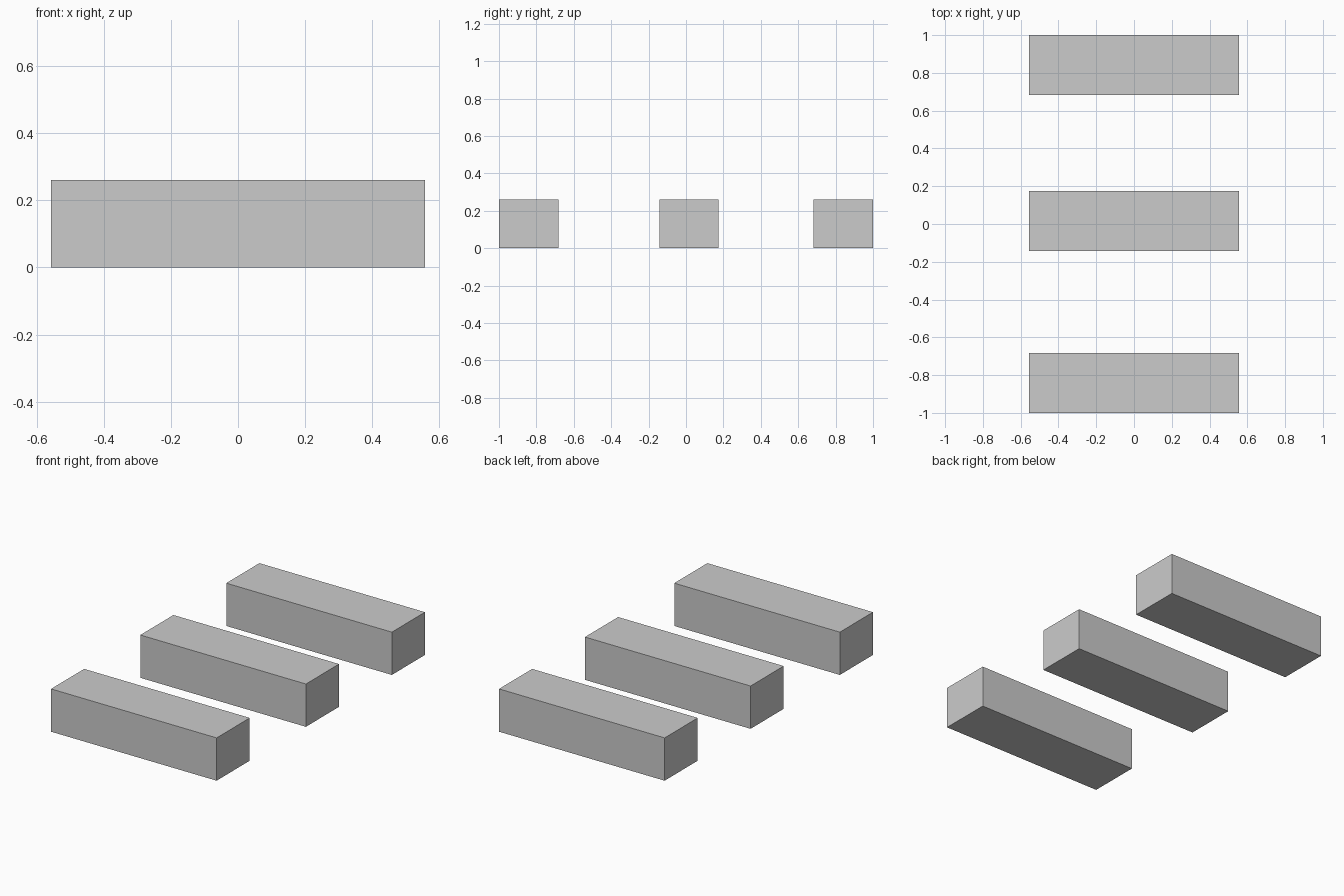
import bpy

if "Cube" in bpy.data.objects:
    bpy.data.objects.remove(bpy.data.objects["Cube"])

LENGTH, WIDTH, HEIGHT = 1.113, 0.318, 0.26


def add_block(name, y):
    """Rectangular beam along x, standing on the ground."""
    bpy.ops.mesh.primitive_cube_add(size=1, location=(0, y, HEIGHT / 2))
    block = bpy.context.object
    block.name = name
    block.scale = (LENGTH, WIDTH, HEIGHT)
    bpy.ops.object.transform_apply(location=False, rotation=False, scale=True)


# Three parallel blocks, the middle one slightly off centre
for name, y in (("front_block", -0.841), ("middle_block", 0.016), ("back_block", 0.841)):
    add_block(name, y)
